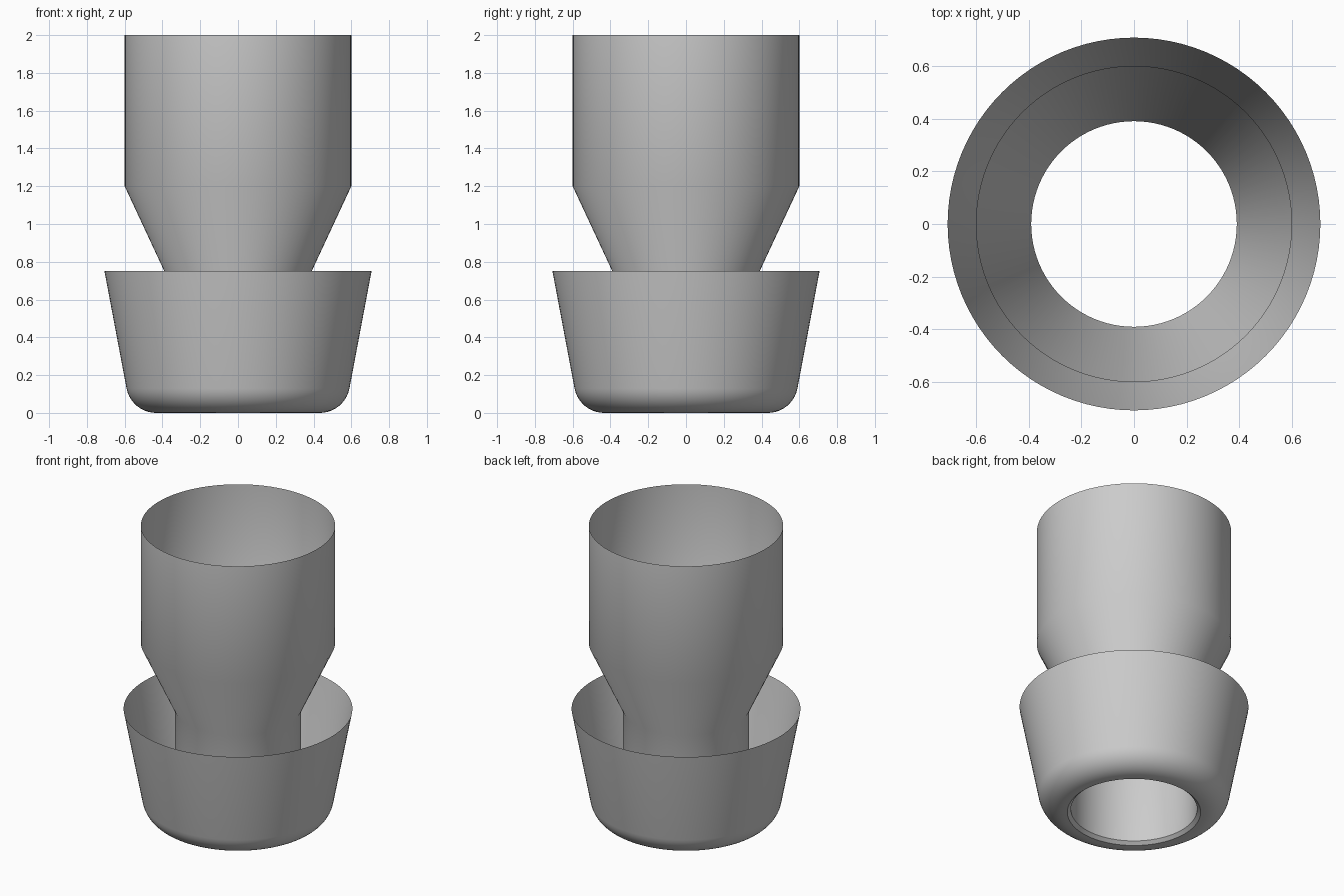
import bpy
import bmesh
from math import cos, sin, pi, radians

SEGMENTS = 96

old = bpy.data.objects.get("Cube")
if old:
    bpy.data.objects.remove(old, do_unlink=True)

grey = bpy.data.materials.new("plain grey")
grey.use_nodes = True
grey.diffuse_color = (0.6, 0.6, 0.6, 1)
grey.node_tree.nodes["Principled BSDF"].inputs["Base Color"].default_value = grey.diffuse_color


def lathe(name, profile):
    """Revolve an open (radius, height) profile into a thin shell."""
    bm = bmesh.new()
    rings = []
    for r, z in profile:
        rings.append([bm.verts.new((r * cos(2 * pi * i / SEGMENTS), r * sin(2 * pi * i / SEGMENTS), z))
                      for i in range(SEGMENTS)])
    for low, high in zip(rings, rings[1:]):
        for i in range(SEGMENTS):
            j = (i + 1) % SEGMENTS
            bm.faces.new((low[i], low[j], high[j], high[i]))
    mesh = bpy.data.meshes.new(name)
    bm.to_mesh(mesh)
    bm.free()
    mesh.materials.append(grey)
    obj = bpy.data.objects.new(name, mesh)
    bpy.context.collection.objects.link(obj)
    bpy.ops.object.select_all(action="DESELECT")
    obj.select_set(True)
    bpy.context.view_layer.objects.active = obj
    bpy.ops.object.shade_smooth_by_angle(angle=radians(30))
    return obj


# Inner tube: narrow neck flaring into the wide upper barrel
lathe("flared_tube", [(0.39, 0.02), (0.39, 0.75), (0.6, 1.2), (0.6, 2.0)])

# Outer cup: chamfered hole, flat base, rounded corner, tapered wall
corner_r, corner_x = 0.16, 0.433
corner = [(corner_x + corner_r * cos(a), corner_r + corner_r * sin(a))
          for a in (radians(-90 + 79 * k / 10) for k in range(11))]
lathe("tapered_cup", [(0.39, 0.02), (0.412, 0)] + corner + [(0.707, 0.75)])
